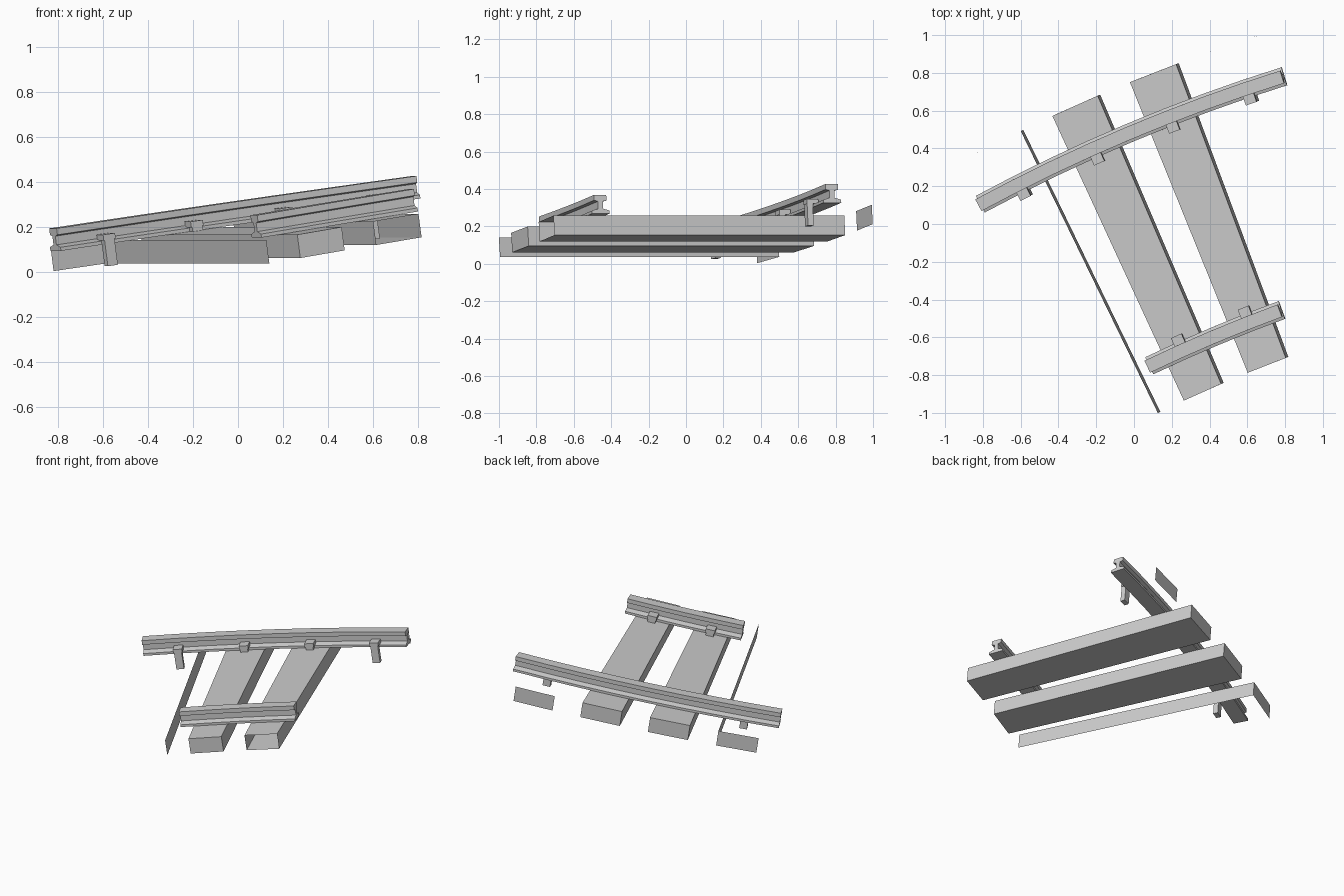
import bpy, bmesh, math

if "Cube" in bpy.data.objects:
    bpy.data.objects.remove(bpy.data.objects["Cube"])

# The track climbs along a helix about this centre
CX, CY = 3.524, -7.955
STEP = 2.73                       # degrees between sleepers
MID = [26.73 - STEP * i for i in range(4)]
RISE = 0.0213                     # height gained per degree
PITCH = math.atan(0.142)
TOP = 0.105                       # sleeper thickness


def P(deg, r, h):
    """Point at track angle, radius and height square to the climbing bed."""
    a = math.radians(deg)
    back = h * math.sin(PITCH)
    x = CX - r * math.sin(a) - back * math.cos(a)
    y = CY + r * math.cos(a) - back * math.sin(a)
    z = 0.003 + (27.55 - deg) * RISE + h * math.cos(PITCH)
    return (x, y, z)


def make(name, verts, faces):
    bm = bmesh.new()
    vs = [bm.verts.new(v) for v in verts]
    for f in faces:
        bm.faces.new([vs[i] for i in f])
    loose = [v for v in bm.verts if not v.link_faces]
    bmesh.ops.delete(bm, geom=loose, context='VERTS')
    me = bpy.data.meshes.new(name)
    bm.to_mesh(me)
    bm.free()
    ob = bpy.data.objects.new(name, me)
    bpy.context.collection.objects.link(ob)
    return ob


SIDES = {
    'bottom': (0, 2, 3, 1), 'top': (4, 5, 7, 6),
    'rear': (0, 1, 5, 4), 'front': (2, 6, 7, 3),
    'inner': (0, 4, 6, 2), 'outer': (1, 3, 7, 5),
}


def block(name, mid, half, r0, r1, h0, h1, sides=tuple(SIDES)):
    """Block following the curve; only the listed sides are built."""
    verts = [P(mid + s * half, r, h)
             for h in (h0, h1) for s in (1, -1) for r in (r0, r1)]
    return make(name, verts, [SIDES[s] for s in sides])


# Sleepers: two nearly whole, the outermost two are only remnants
parts = [
    ('front', 'outer'),
    tuple(SIDES),
    ('bottom', 'top', 'rear', 'front', 'outer'),
    ('outer',),
]
for i, (m, sides) in enumerate(zip(MID, parts)):
    block(f"sleeper_{i + 1}", m, 0.8, 7.74, 9.40, 0, TOP, sides)

# Rail cross-section (half, mirrored): offset, height
HALF = [(0.050, 0.0), (0.050, 0.016), (0.014, 0.027),
        (0.014, 0.066), (0.035, 0.072), (0.035, 0.101)]
PROFILE = HALF + [(-x, h) for x, h in reversed(HALF)]


def rail(name, r, a0, a1, segs):
    n = len(PROFILE)
    verts = [P(a0 + (a1 - a0) * i / segs, r + x, TOP + h)
             for i in range(segs + 1) for x, h in PROFILE]
    faces = [(i * n + j, i * n + (j + 1) % n, (i + 1) * n + (j + 1) % n, (i + 1) * n + j)
             for i in range(segs) for j in range(n)]
    faces += [tuple(range(n)), tuple(reversed(range(segs * n, segs * n + n)))]
    ob = make(name, verts, faces)
    bm = bmesh.new()
    bm.from_mesh(ob.data)
    bmesh.ops.recalc_face_normals(bm, faces=bm.faces)
    bm.to_mesh(ob.data)
    bm.free()


rail("outer_rail", 9.153, 28.18, 17.24, 8)
rail("inner_rail", 7.985, 25.42, 19.96, 4)


# Spikes on the inside of each rail: shaft plus a head hooked over the foot
def spike(name, m, r, d):
    def band(a, b):
        return sorted((r + d * a, r + d * b))
    half = math.degrees(0.025 / r)
    block(name + "_shaft", m, half, *band(0.050, 0.082), 0.008, 0.128)
    block(name + "_head", m, half * 1.2, *band(0.020, 0.084), 0.125, 0.150)


for i, m in enumerate(MID):
    spike(f"outer_spike_{i + 1}", m, 9.153, -1)
for i, m in enumerate(MID[1:3]):
    spike(f"inner_spike_{i + 1}", m, 7.985, 1)
